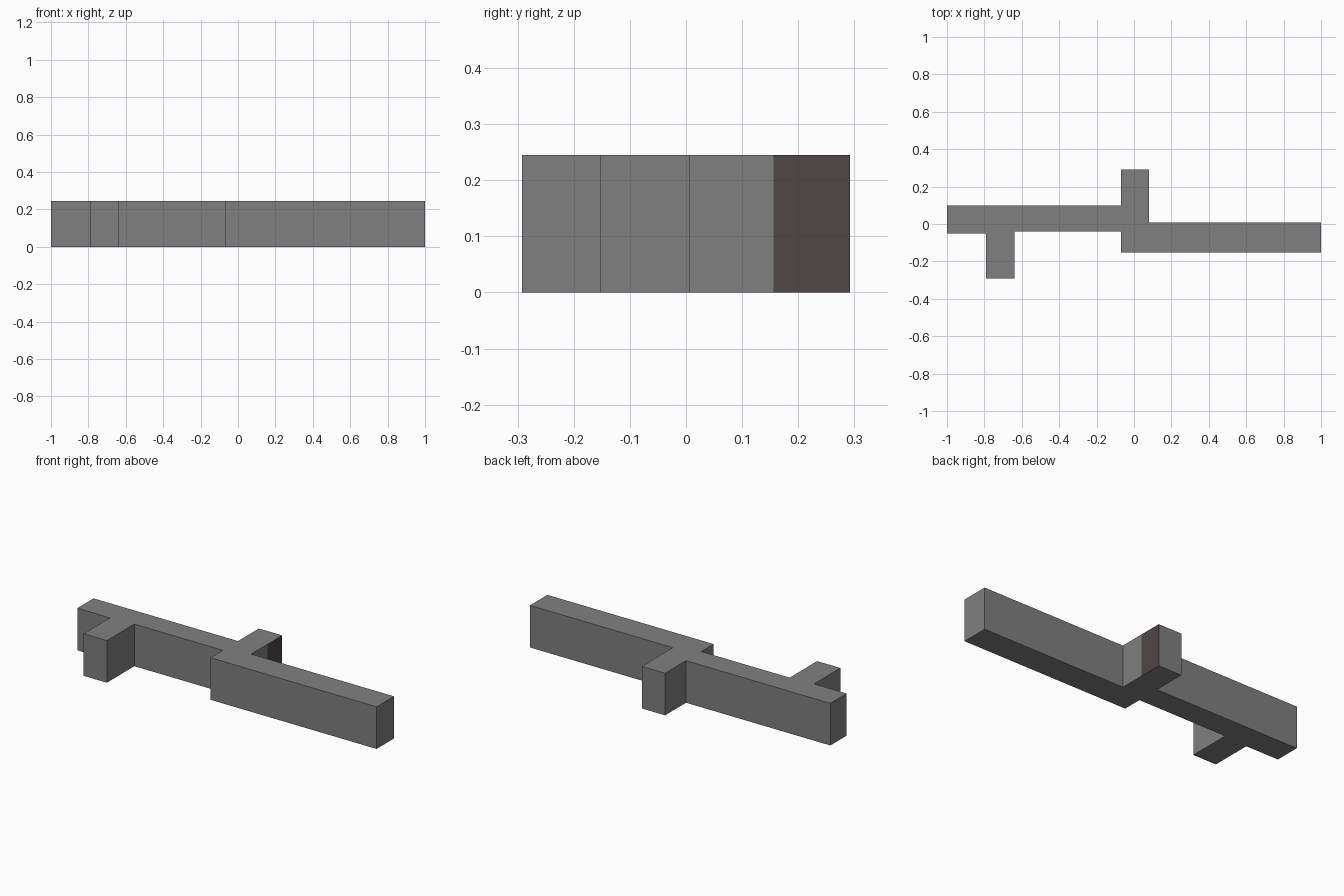
import bpy, bmesh

if "Cube" in bpy.data.objects:
    bpy.data.objects.remove(bpy.data.objects["Cube"])

HEIGHT = 0.245


def material(name, color):
    m = bpy.data.materials.new(name)
    m.diffuse_color = (*color, 1)
    m.use_nodes = True
    m.node_tree.nodes["Principled BSDF"].inputs["Base Color"].default_value = m.diffuse_color
    return m


grey = material("mid_grey", (0.216, 0.216, 0.216))
dark = material("dark_brown_grey", (0.077, 0.064, 0.06))

# Floor outline, anticlockwise, with one extra point where the dark panel starts
outline = [
    (-1, -0.05), (-0.79, -0.05), (-0.79, -0.292), (-0.64, -0.292),
    (-0.64, -0.04), (-0.07, -0.04), (-0.07, -0.153), (1, -0.153),
    (1, 0.007), (0.08, 0.007), (0.08, 0.156), (0.08, 0.292),
    (-0.07, 0.292), (-0.07, 0.10), (-1, 0.10),
]

# Raise the outline into a solid block
bm = bmesh.new()
base = bm.faces.new([bm.verts.new((x, y, 0)) for x, y in outline])
raised = bmesh.ops.extrude_face_region(bm, geom=[base], use_keep_orig=True)
top_verts = [v for v in raised["geom"] if isinstance(v, bmesh.types.BMVert)]
bmesh.ops.translate(bm, verts=top_verts, vec=(0, 0, HEIGHT))
bmesh.ops.recalc_face_normals(bm, faces=bm.faces)

# Dark panel on the right side of the rear branch
for f in bm.faces:
    c = f.calc_center_median()
    f.material_index = int(f.normal.x > 0.9 and c.y > 0.156)

mesh = bpy.data.meshes.new("corridor_block")
bm.to_mesh(mesh)
bm.free()
mesh.materials.append(grey)
mesh.materials.append(dark)
block = bpy.data.objects.new("corridor_block", mesh)
bpy.context.collection.objects.link(block)
